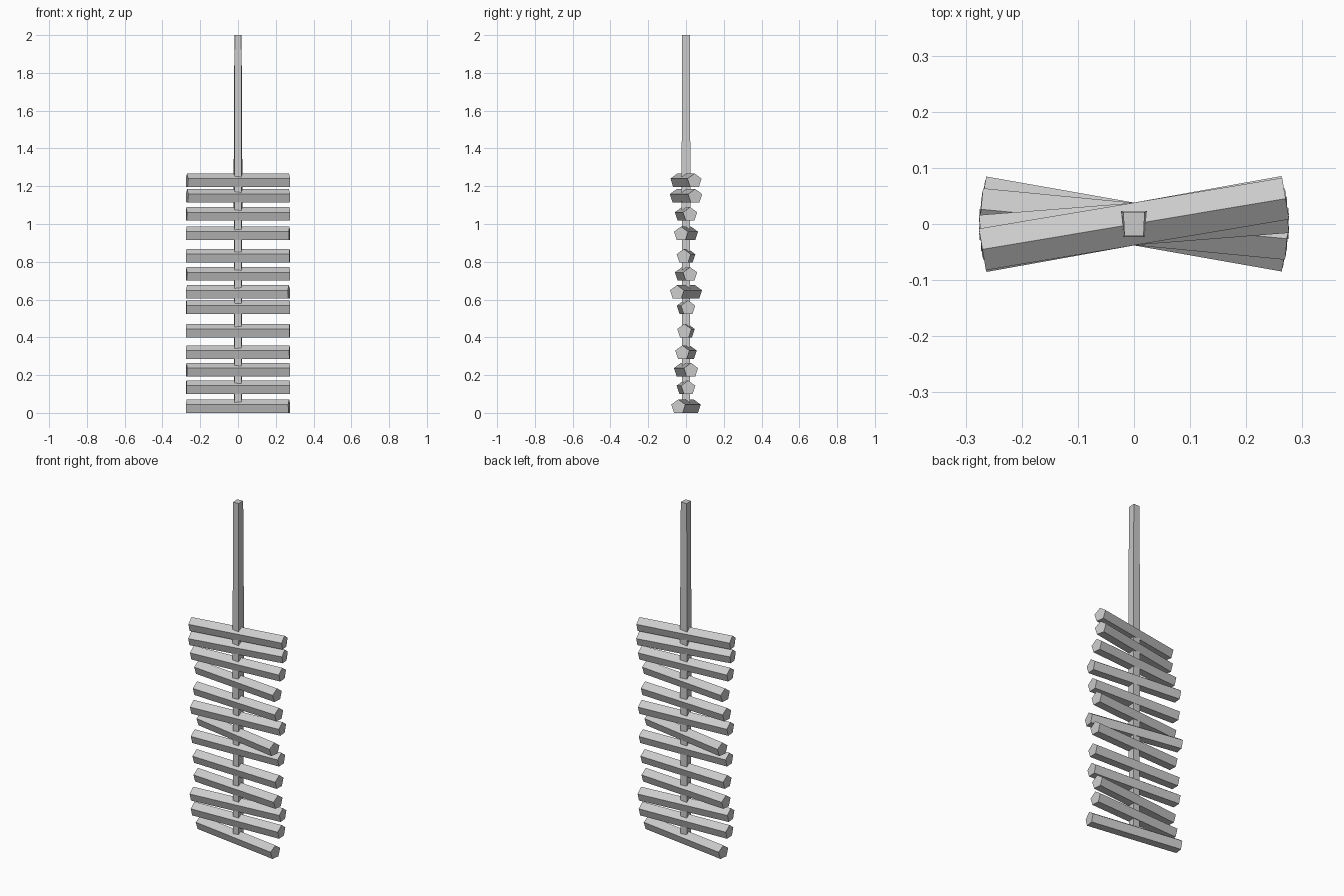
import bpy, bmesh, math

if "Cube" in bpy.data.objects:
    bpy.data.objects.remove(bpy.data.objects["Cube"])

def make(name, rings):
    """Loft equal-sided rings into a closed flat-shaded solid."""
    bm = bmesh.new()
    vs = [[bm.verts.new(p) for p in r] for r in rings]
    n = len(rings[0])
    for a, b in zip(vs, vs[1:]):
        for i in range(n):
            j = (i + 1) % n
            bm.faces.new((a[i], a[j], b[j], b[i]))
    bm.faces.new(vs[0][::-1])
    bm.faces.new(vs[-1])
    bmesh.ops.recalc_face_normals(bm, faces=bm.faces[:])
    me = bpy.data.meshes.new(name)
    bm.to_mesh(me)
    bm.free()
    ob = bpy.data.objects.new(name, me)
    bpy.context.collection.objects.link(ob)
    return ob

# Square centre pole, slightly thicker at mid height
def square(z, front, back, d):
    return [(-front, -d, z), (front, -d, z), (back, d, z), (-back, d, z)]

make("pole", [square(0.03, 0.018, 0.020, 0.020),
              square(1.25, 0.019, 0.023, 0.023),
              square(2.0, 0.017, 0.019, 0.021)])

# Five-sided crossbars: (underside height, turn in degrees)
R, L = 0.0395, 0.274
bars = [(0.0, -8.5), (0.10, 2.5), (0.193, 5.5), (0.286, -4), (0.40, -1.8),
        (0.524, 2.3), (0.605, -10), (0.70, 4.5), (0.796, -2.5), (0.915, -5.5),
        (1.018, 4.5), (1.114, 10.2), (1.196, 9.5)]
penta = [(R * math.sin(k * math.tau / 5), R * math.cos(k * math.tau / 5)) for k in range(5)]
for i, (z, turn) in enumerate(bars):
    bar = make(f"crossbar_{i + 1}", [[(x, y, h) for y, h in penta] for x in (-L, L)])
    bar.location.z = z + R * math.cos(math.pi / 5)
    bar.rotation_euler.z = math.radians(turn)
